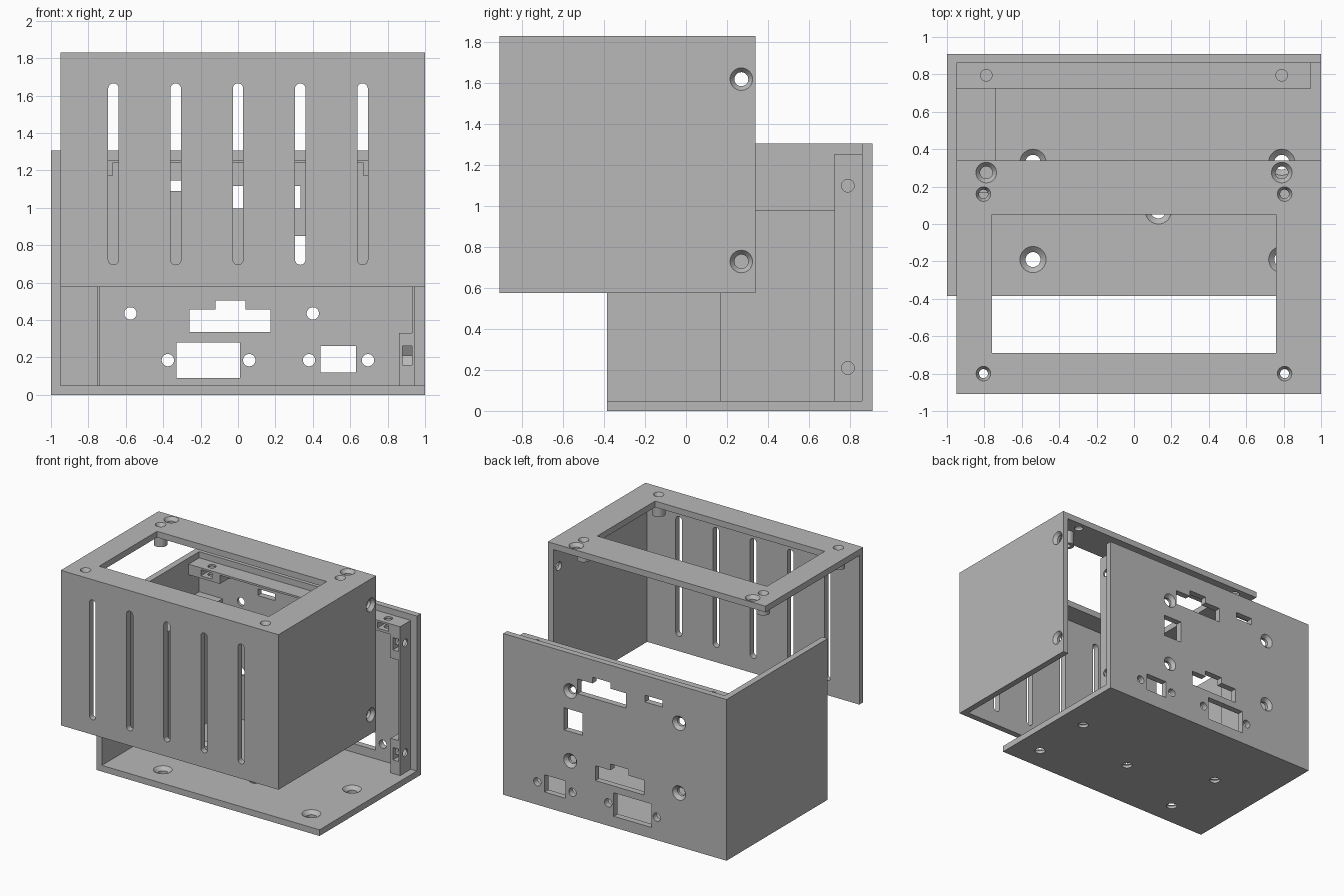
import bpy, bmesh, math
from mathutils import Vector

if "Cube" in bpy.data.objects:
    bpy.data.objects.remove(bpy.data.objects["Cube"], do_unlink=True)

grey = bpy.data.materials.new("plain_grey")
grey.use_nodes = True
GREY = (0.48, 0.48, 0.48, 1)
grey.diffuse_color = GREY
grey.node_tree.nodes["Principled BSDF"].inputs["Base Color"].default_value = GREY

T = 0.05       # panel thickness
SHIFT = 0.52   # cover is lifted and pulled forward by this much


def make(name, bm):
    bmesh.ops.recalc_face_normals(bm, faces=bm.faces)
    mesh = bpy.data.meshes.new(name)
    bm.to_mesh(mesh)
    bm.free()
    mesh.materials.append(grey)
    obj = bpy.data.objects.new(name, mesh)
    bpy.context.collection.objects.link(obj)
    return obj


def box(x, y, z, name="cutter"):
    bm = bmesh.new()
    bmesh.ops.create_cube(bm, size=1)
    for v in bm.verts:
        v.co = [lo if c < 0 else hi for c, (lo, hi) in zip(v.co, (x, y, z))]
    return make(name, bm)


def loft(pos, direction, rings, sides=32, turn=0.0):
    """Round solid along a direction; rings are (distance, radius)."""
    bm = bmesh.new()
    rot = Vector(direction).to_track_quat('Z', 'Y')
    loops = []
    for t, r in rings:
        angles = [turn + math.tau * i / sides for i in range(sides)]
        loops.append([bm.verts.new(Vector(pos) + rot @ Vector(
            (r * math.cos(a), r * math.sin(a), t))) for a in angles])
    for a, b in zip(loops, loops[1:]):
        for i in range(sides):
            j = (i + 1) % sides
            bm.faces.new((a[i], a[j], b[j], b[i]))
    bm.faces.new(loops[0])
    bm.faces.new(loops[-1])
    return make("cutter", bm)


def drill(pos, direction, r, r_out=None, length=0.1):
    """Screw hole, countersunk when an outer radius is given."""
    if r_out is None:
        return loft(pos, direction, [(-0.02, r), (length, r)])
    return loft(pos, direction, [(-0.02, r_out), (0, r_out), (0.027, r), (length, r)])


def outline_cut(pts):
    """Cut through the back panel along an x-z outline."""
    bm = bmesh.new()
    near = [bm.verts.new((x, 0.8, z)) for x, z in pts]
    far = [bm.verts.new((x, 1.0, z)) for x, z in pts]
    bm.faces.new(near)
    bm.faces.new(far)
    for i in range(len(pts)):
        j = (i + 1) % len(pts)
        bm.faces.new((near[i], near[j], far[j], far[i]))
    return make("cutter", bm)


def combine(obj, cutters, added=()):
    """Join the added solids, subtract the cutters, then shade."""
    tools = [(o, 'UNION') for o in added] + [(o, 'DIFFERENCE') for o in cutters]
    for tool, op in tools:
        tool.hide_render = True
        m = obj.modifiers.new(op.lower(), 'BOOLEAN')
        m.operation, m.solver, m.object = op, 'EXACT', tool
    dg = bpy.context.evaluated_depsgraph_get()
    mesh = bpy.data.meshes.new_from_object(obj.evaluated_get(dg))
    obj.modifiers.clear()
    obj.data = mesh
    mesh.materials.clear()
    mesh.materials.append(grey)
    for tool, _ in tools:
        bpy.data.objects.remove(tool, do_unlink=True)
    bpy.ops.object.select_all(action='DESELECT')
    obj.select_set(True)
    bpy.context.view_layer.objects.active = obj
    bpy.ops.object.shade_smooth_by_angle(angle=math.radians(30))


# Cover: front, top and one side, with a window in the top
top = 1.83
cover = box((-0.95, 1), (-0.91, 0.34), (0.575, top), "cover")
cuts = [box((-2, 1 - T), (-0.91 + T, 2), (0, top - T)),
        box((-0.76, 0.76), (-0.69, 0.05), (1.7, 2))]
standoffs = []
# Ventilation slots
for i in range(-2, 3):
    x, w = i * 0.333, 0.028
    bm = bmesh.new()
    ring = []
    for zc, start in ((1.665 - w, 0), (0.695 + w, math.pi)):
        for k in range(13):
            a = start + math.pi * k / 12
            ring.append(bm.verts.new((x + w * math.cos(a), -1, zc + w * math.sin(a))))
    face = bm.faces.new(ring)
    ext = bmesh.ops.extrude_face_region(bm, geom=[face])["geom"]
    bmesh.ops.translate(bm, vec=(0, 0.2, 0),
                        verts=[g for g in ext if isinstance(g, bmesh.types.BMVert)])
    cuts.append(make("cutter", bm))
# Screw holes and hollow standoffs
for x in (-0.79, 0.79):
    cuts.append(drill((x, 0.275, top), (0, 0, -1), 0.033, 0.055))
for x in (-0.805, 0.805):
    for y in (-0.80, 0.16):
        standoffs.append(loft((x, y, 1.67), (0, 0, 1), [(0, 0.05), (0.13, 0.05)]))
        cuts.append(drill((x, y, top), (0, 0, -1), 0.024, 0.039, 0.3))
for z in (0.21, 1.10):
    cuts.append(drill((1, 0.27, z + SHIFT), (-1, 0, 0), 0.034, 0.055))
# Standoffs join after the hollow is cut
combine(cover, cuts[:1])
combine(cover, cuts[1:], standoffs)

# Base: floor, back and the other side
base = box((-1, 1), (-0.385, 0.91), (0, 1.305), "base")
cuts = [box((-1 + T, 2), (-2, 0.91 - T), (T, 3))]
for x, y in ((-0.54, -0.19), (0.79, -0.19), (-0.54, 0.33), (0.79, 0.33), (0.13, 0.07)):
    cuts.append(drill((x, y, T), (0, 0, -1), 0.04, 0.07))
# Countersunk board mounts in the back
for x in (-0.575, 0.40):
    for z in (0.435, 1.0):
        cuts.append(drill((x, 0.91, z), (0, -1, 0), 0.033, 0.058))
# Stepped connector openings
for x, z in ((-0.26, 0.335), (-0.10, 0.995)):
    steps = ((0, 0), (0.435, 0), (0.435, 0.12), (0.30, 0.12),
             (0.30, 0.17), (0.14, 0.17), (0.14, 0.12), (0, 0.12))
    cuts.append(outline_cut([(x + a, z + b) for a, b in steps]))
# Rectangular connector openings
for xs, zs in (((-0.33, 0.01), (0.09, 0.28)), ((0.44, 0.63), (0.12, 0.26)),
               ((-0.425, -0.27), (1.09, 1.145)), ((0.29, 0.455), (0.67, 0.85))):
    cuts.append(box(xs, (0.8, 1), zs))
for x in (-0.375, 0.06, 0.38, 0.695):
    cuts.append(drill((x, 0.91, 0.185), (0, -1, 0), 0.033))
combine(base, cuts)

# Screw rails along the back, thick at their ends
rails = box((-0.95, 0.945), (0.725, 0.86), (T, 1.255), "screw_rails")
cuts = [box((-2, 0.86), (0, 1), (-1, 1.17)),
        box((-0.67, 0.67), (0, 1), (-1, 1.24)),
        box((0.5, 0.93), (0, 1), (0.33, 0.98))]
# Hexagonal nut pockets open to the front, with screw holes
for x in (-0.79, 0.79):
    cuts.append(box((x - 0.05, x + 0.05), (0.6, 0.79), (1.19, 1.24)))
    cuts.append(loft((x, 0.79, 1.19), (0, 0, 1), [(0, 0.0577), (0.05, 0.0577)], 6, math.pi / 2))
    cuts.append(drill((x, 0.795, 1.255), (0, 0, -1), 0.031))
for z in (0.21, 1.10):
    cuts.append(box((0.88, 0.93), (0.6, 0.79), (z - 0.05, z + 0.05)))
    bm = bmesh.new()
    hexagon = [bm.verts.new((0.88, 0.79 + 0.0577 * math.cos(k * math.pi / 3),
                             z + 0.0577 * math.sin(k * math.pi / 3))) for k in range(6)]
    ext = bmesh.ops.extrude_face_region(bm, geom=[bm.faces.new(hexagon)])["geom"]
    bmesh.ops.translate(bm, vec=(T, 0, 0),
                        verts=[g for g in ext if isinstance(g, bmesh.types.BMVert)])
    cuts.append(make("cutter", bm))
    cuts.append(drill((0.945, 0.79, z), (-1, 0, 0), 0.031))
combine(rails, cuts)

# Open cable duct along the side wall
duct = box((-0.95, -0.74), (0.165, 0.86), (T, 0.98), "cable_duct")
combine(duct, [box((-2, -0.755), (0, 0.9), (-1, 0.965))])
